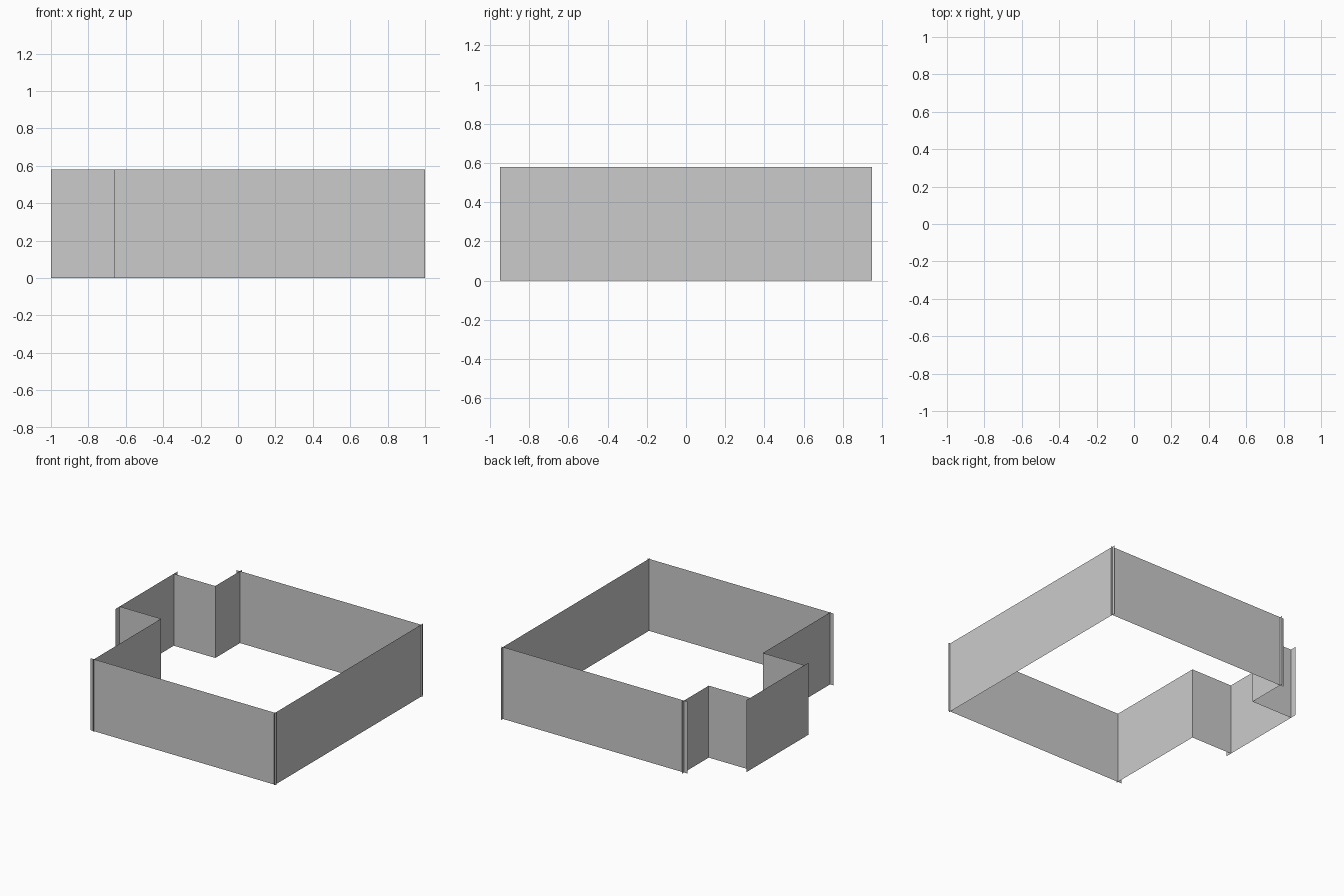
import bpy

if "Cube" in bpy.data.objects:
    bpy.data.objects.remove(bpy.data.objects["Cube"])

HEIGHT = 0.58

# Wall centre lines in plan
RIGHT_X, LEFT_X, BAY_X = 0.985, -0.63, -1.0
FRONT_Y, BACK_Y = -0.935, 0.925
BAY_FRONT_Y, BAY_BACK_Y = -0.08, 0.61
LAP = 0.05  # how far the bay end wall runs past its side walls


def wall(name, start, end):
    """Single upright sheet standing on the floor between two plan points."""
    (x0, y0), (x1, y1) = start, end
    verts = [(x0, y0, 0), (x1, y1, 0), (x1, y1, HEIGHT), (x0, y0, HEIGHT)]
    mesh = bpy.data.meshes.new(name)
    mesh.from_pydata(verts, [], [(0, 1, 2, 3)])
    obj = bpy.data.objects.new(name, mesh)
    bpy.context.collection.objects.link(obj)


# Main room walls, overlapping slightly at the outer corners
wall("front_wall", (-0.663, FRONT_Y), (1.0, FRONT_Y))
wall("right_wall", (RIGHT_X, -0.95), (RIGHT_X, 0.95))
wall("back_wall", (1.0, BACK_Y), (-0.663, BACK_Y))
wall("left_wall_back", (LEFT_X, 0.95), (LEFT_X, BAY_BACK_Y))
wall("left_wall_front", (LEFT_X, BAY_FRONT_Y), (LEFT_X, -0.95))

# Projecting bay on the left side
wall("bay_back_wall", (LEFT_X, BAY_BACK_Y), (BAY_X, BAY_BACK_Y))
wall("bay_end_wall", (BAY_X, BAY_BACK_Y + LAP), (BAY_X, BAY_FRONT_Y - LAP))
wall("bay_front_wall", (BAY_X, BAY_FRONT_Y), (LEFT_X, BAY_FRONT_Y))
